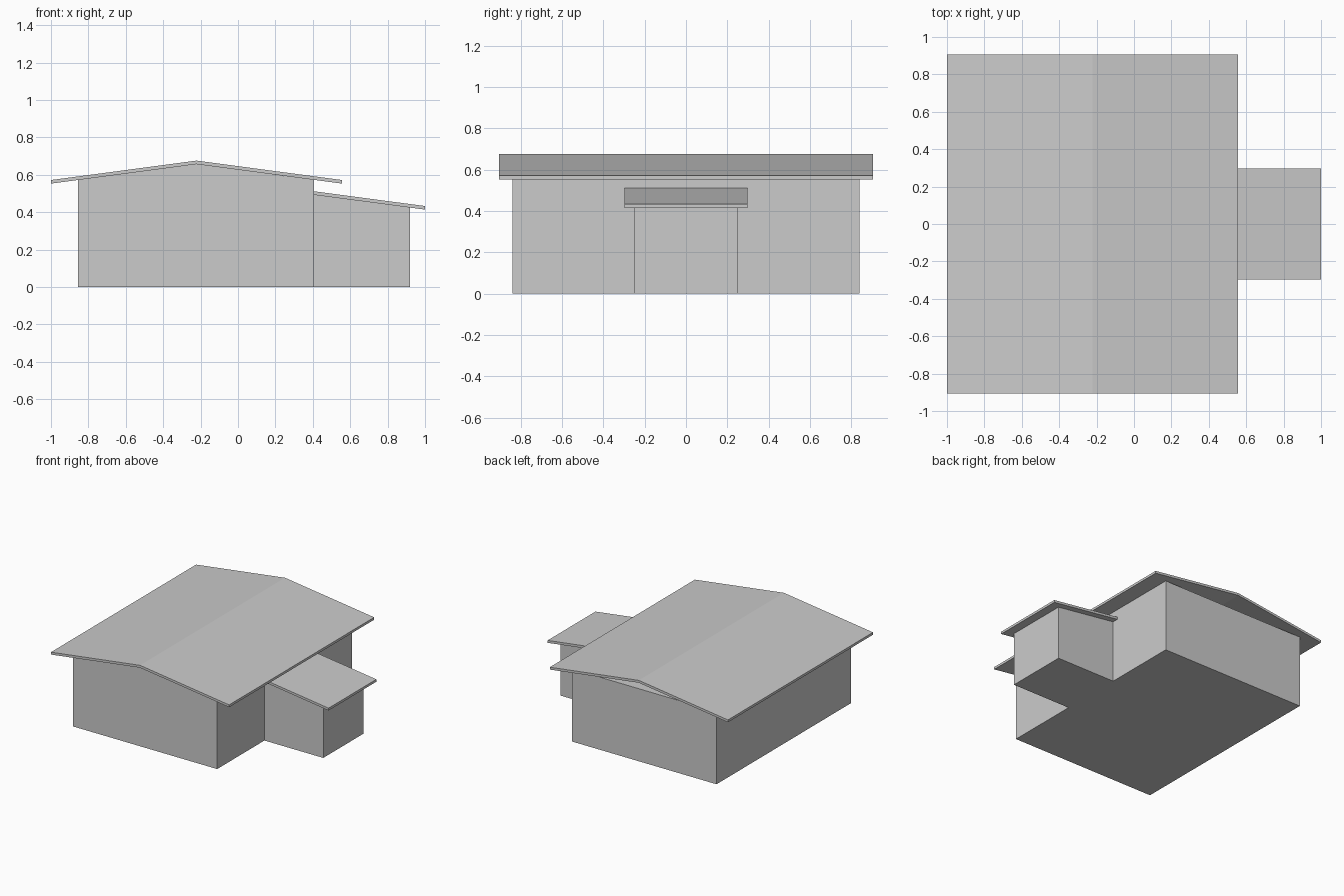
import bpy

if "Cube" in bpy.data.objects:
    bpy.data.objects.remove(bpy.data.objects["Cube"])


def extrude_profile(name, profile, y0, y1):
    """Extrude an (x, z) outline, listed anticlockwise seen from the front, along y."""
    n = len(profile)
    verts = [(x, y, z) for y in (y0, y1) for x, z in profile]
    faces = [tuple(range(n)), tuple(range(2 * n - 1, n - 1, -1))]
    faces += [(i, i + n, (i + 1) % n + n, (i + 1) % n) for i in range(n)]
    return add_mesh(name, verts, faces)


def add_mesh(name, verts, faces):
    mesh = bpy.data.meshes.new(name)
    mesh.from_pydata(verts, [], faces)
    obj = bpy.data.objects.new(name, mesh)
    bpy.context.collection.objects.link(obj)
    return obj


def slab(top_line, thickness):
    """Outline of a roof sheet hanging below its top line (left to right)."""
    return [(x, z - thickness) for x, z in top_line] + top_line[::-1]


LEFT, RIGHT, RIDGE = -0.855, 0.406, -0.222
WALL_Y, WALL_TOP = 0.84, 0.573
SHEET = 0.019

# Main block with a flat ceiling
extrude_profile("main_walls",
                [(LEFT, 0), (RIGHT, 0), (RIGHT, WALL_TOP), (LEFT, WALL_TOP)],
                -WALL_Y, WALL_Y)

# Front gable infill (the back gable is open)
add_mesh("front_gable",
         [(LEFT, -WALL_Y, WALL_TOP), (RIGHT, -WALL_Y, WALL_TOP), (RIDGE, -WALL_Y, 0.657)],
         [(0, 1, 2)])

# Pitched roof over the main block
extrude_profile("main_roof",
                slab([(-1.0, 0.572), (RIDGE, 0.676), (0.556, 0.572)], SHEET),
                -0.905, 0.905)

# Side annex with a sloping top
extrude_profile("annex_walls",
                [(RIGHT, 0), (0.92, 0), (0.92, 0.425), (RIGHT, 0.493)],
                -0.25, 0.25)

# Single-slope roof over the annex
extrude_profile("annex_roof",
                slab([(RIGHT, 0.512), (1.0, 0.433)], SHEET),
                -0.298, 0.298)
